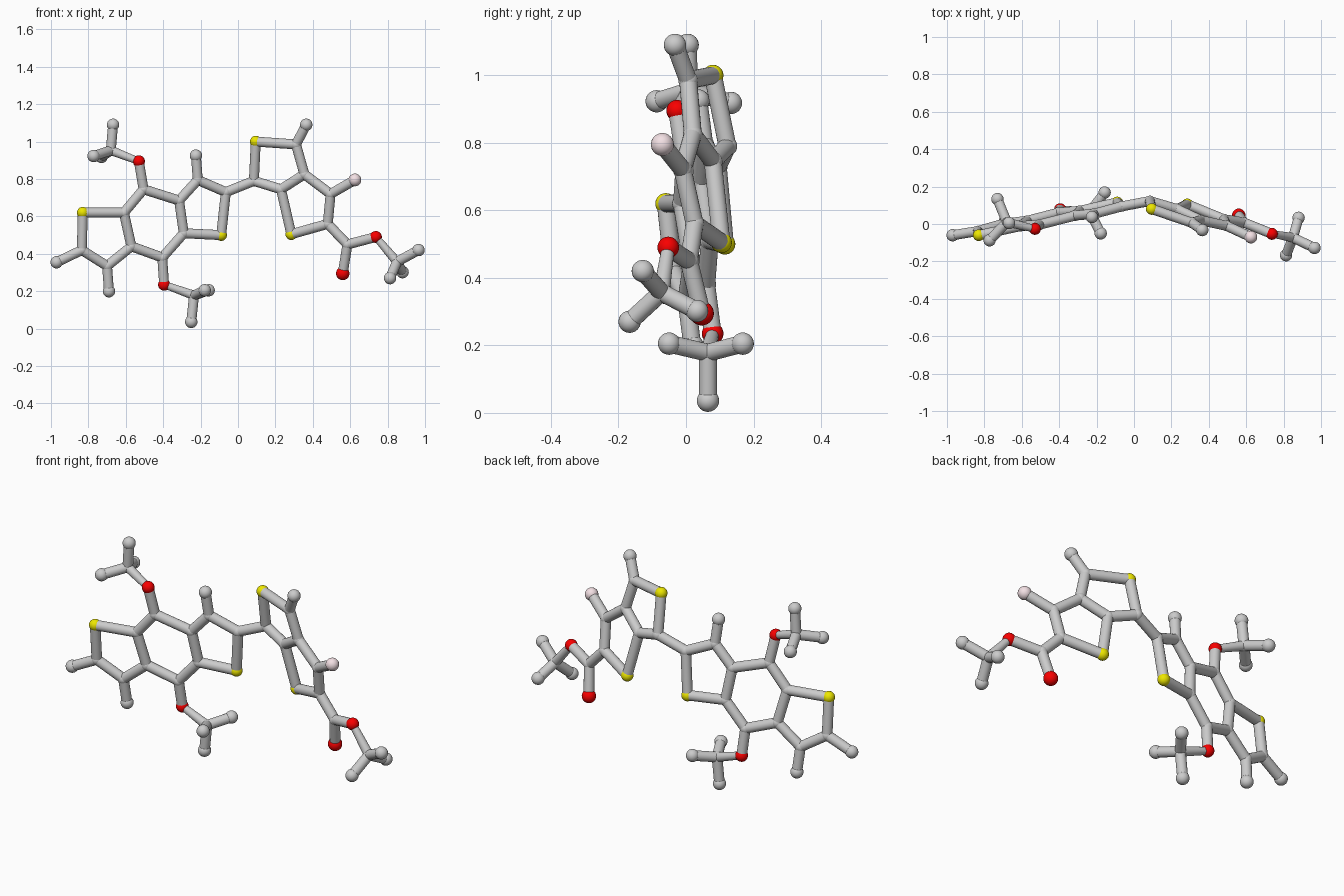
import bpy, bmesh
from mathutils import Vector, Matrix

if "Cube" in bpy.data.objects:
    bpy.data.objects.remove(bpy.data.objects["Cube"])

BALL, TUBE = 0.033, 0.0265


def material(name, rgb):
    m = bpy.data.materials.new(name)
    m.diffuse_color = (*rgb, 1)
    m.use_nodes = True
    m.node_tree.nodes["Principled BSDF"].inputs["Base Color"].default_value = m.diffuse_color
    return m


yellow = material("sulfur_yellow", (0.85, 0.8, 0.0))
red = material("oxygen_red", (0.95, 0.0, 0.0))
pink = material("fluorine_pink", (0.9, 0.75, 0.78))


def finish(bm, name, mat=None):
    me = bpy.data.meshes.new(name)
    bm.to_mesh(me)
    bm.free()
    for p in me.polygons:
        p.use_smooth = len(p.vertices) <= 4
    if mat:
        me.materials.append(mat)
    bpy.context.collection.objects.link(bpy.data.objects.new(name, me))


def ball(name, pos, r=BALL, mat=None):
    bm = bmesh.new()
    bmesh.ops.create_uvsphere(bm, u_segments=24, v_segments=16, radius=r,
                              matrix=Matrix.Translation(pos))
    finish(bm, name, mat)


def rod(name, a, b, r1=TUBE, r2=TUBE):
    a, b = Vector(a), Vector(b)
    rot = (b - a).to_track_quat('Z', 'Y').to_matrix().to_4x4()
    bm = bmesh.new()
    bmesh.ops.create_cone(bm, cap_ends=True, segments=20, radius1=r1, radius2=r2,
                          depth=(b - a).length,
                          matrix=Matrix.Translation((a + b) / 2) @ rot)
    finish(bm, name)


# Each half of the model lies flat in its own slanted plane
def left(x, z):
    return Vector((x, 0.192 + 0.218 * x - 0.1145 * z, z))


def right(x, z):
    return Vector((x, 0.3006 - 0.355 * x - 0.187 * z, z))


atoms = {
    # left fused rings: centre hexagon
    "c": left(-0.57, 0.44), "d": left(-0.61, 0.62), "e": left(-0.505, 0.745),
    "f": left(-0.315, 0.685), "g": left(-0.29, 0.51), "h": left(-0.405, 0.38),
    # left five-sided ring with two side stubs
    "S1": left(-0.83, 0.62), "a": left(-0.835, 0.42), "b": left(-0.70, 0.335),
    "end_a": left(-0.97, 0.355), "end_b": left(-0.69, 0.20),
    # inner five-sided ring
    "S2": left(-0.09, 0.50), "i": left(-0.065, 0.73), "j": left(-0.215, 0.795),
    "end_j": left(-0.225, 0.925),
    "O1": left(-0.53, 0.895), "O2": left(-0.395, 0.235),
    # right pair of rings
    "k": right(0.085, 0.79), "S3": right(0.095, 1.0), "l": right(0.31, 0.985),
    "m": right(0.355, 0.825), "n": right(0.23, 0.745), "o": right(0.495, 0.72),
    "p": right(0.48, 0.56), "S4": right(0.285, 0.505),
    "end_l": right(0.365, 1.09), "F": right(0.625, 0.795),
    # ester arm
    "q": right(0.585, 0.45), "O4": right(0.56, 0.295), "O5": right(0.737, 0.49),
}

bonds = """c-d d-e e-f f-g g-h h-c d-S1 S1-a a-b b-c a-end_a b-end_b
g-S2 S2-i i-j j-f j-end_j e-O1 h-O2 i-k k-S3 S3-l l-m m-n n-k m-o o-p p-S4 S4-n
l-end_l o-F p-q q-O4 q-O5""".split()

# Atom balls; ring carbons only round off the joints
for name, pos in atoms.items():
    if name[0] == "S":
        ball("sulfur_" + name, pos, 0.031, yellow)
    elif name[0] == "O":
        ball("oxygen_" + name, pos, 0.036 if name == "O4" else 0.032, red)
    elif name == "F":
        ball("fluorine", pos, 0.034, pink)
    elif name.startswith("end"):
        ball("carbon_" + name, pos)
    else:
        ball("ring_carbon_" + name, pos, 0.029)

# Bond rods
for bond in bonds:
    s, t = bond.split("-")
    rod(f"bond_{s}_{t}", atoms[s], atoms[t])


# Three-pronged end groups hung from an oxygen
def tripod(oxygen, hub, tips):
    ball("hub_" + oxygen, hub, 0.029)
    rod("arm_" + oxygen, atoms[oxygen], hub, 0.019, 0.025)
    for n, tip in enumerate(tips):
        rod(f"prong_{oxygen}_{n}", hub, tip)
        ball(f"prong_tip_{oxygen}_{n}", tip)


tripod("O1", (-0.68, 0.01, 0.953),
       [(-0.668, 0.005, 1.09), (-0.73, 0.133, 0.918), (-0.772, -0.087, 0.923)])
tripod("O2", (-0.235, 0.065, 0.178),
       [(-0.25, 0.065, 0.036), (-0.157, 0.168, 0.205), (-0.178, -0.05, 0.205)])
tripod("O5", (0.85, -0.073, 0.357),
       [(0.965, -0.128, 0.42), (0.813, -0.167, 0.27), (0.88, 0.033, 0.302)])
